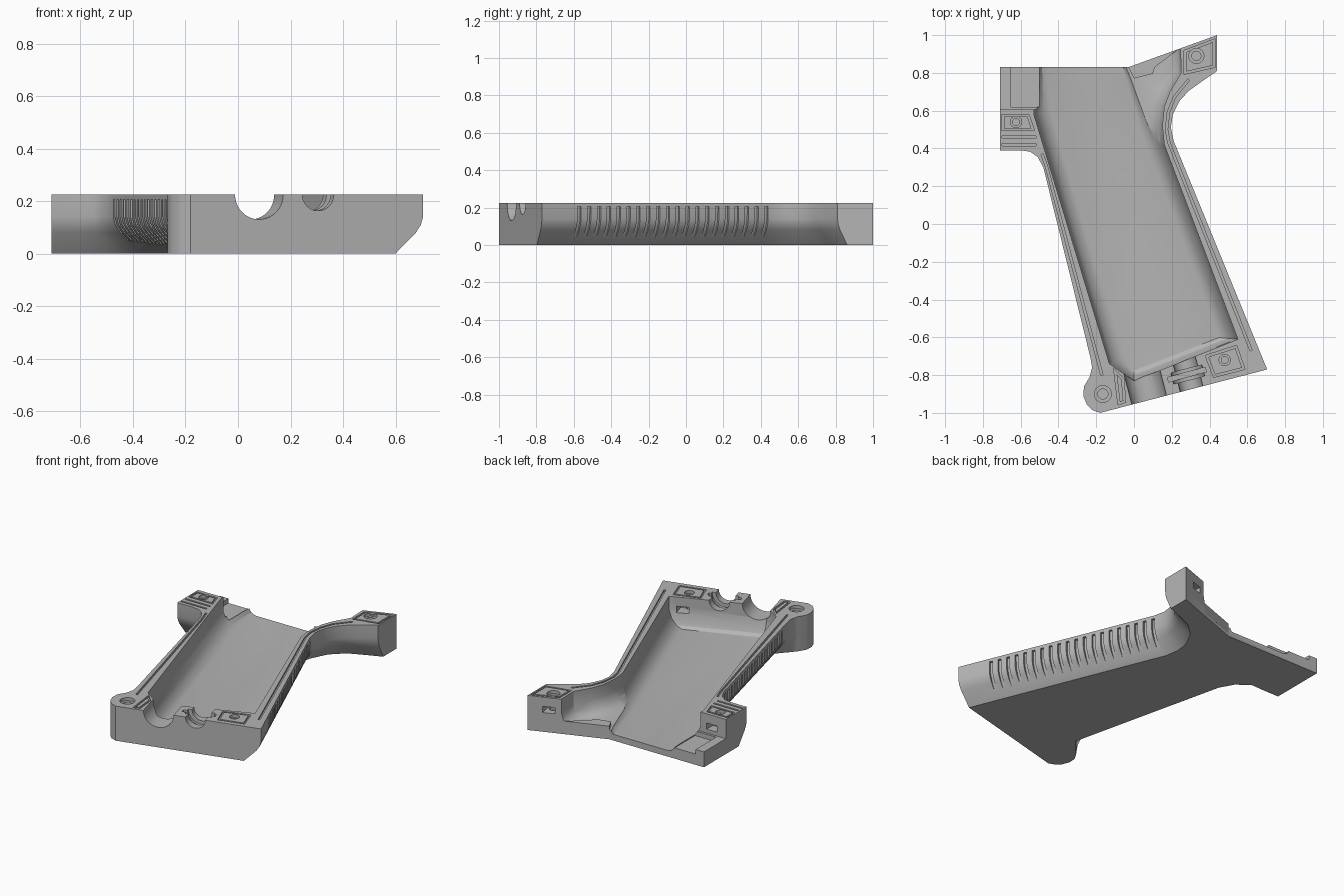
import bpy, bmesh
from math import pi, cos, sin
from mathutils import Vector, Matrix

cube = bpy.data.objects.get("Cube")
if cube:
    bpy.data.objects.remove(cube, do_unlink=True)

grey = bpy.data.materials.new("plain grey")
grey.use_nodes = True
COLOR = (0.46, 0.46, 0.46, 1)
grey.diffuse_color = COLOR
grey.node_tree.nodes["Principled BSDF"].inputs["Base Color"].default_value = COLOR
TOP = 0.225


def skin(bm, rings, closed=False):
    """Join equal-length rings into a solid, capped or closed into a loop."""
    rows = [[bm.verts.new(p) for p in ring] for ring in rings]
    n = len(rows[0])
    if closed:
        rows.append(rows[0])
    else:
        bm.faces.new(rows[0][::-1])
        bm.faces.new(rows[-1])
    for low, high in zip(rows, rows[1:]):
        for i in range(n):
            j = (i + 1) % n
            bm.faces.new((low[i], low[j], high[j], high[i]))


def loft(bm, outline, levels):
    """Outline points carry an inset direction; levels are (height, inset)."""
    skin(bm, [[(x + dx * d, y + dy * d, z) for x, y, dx, dy in outline] for z, d in levels])


def track(bm, points, width, z0, z1, closed=False):
    """Sweep a rectangular section along a flat path with mitred corners."""
    pts = [Vector(p) for p in points]
    rings = []
    for i, p in enumerate(pts):
        before = p - pts[i - 1] if i or closed else pts[1] - p
        after = pts[(i + 1) % len(pts)] - p if i < len(pts) - 1 or closed else before
        u, v = before.normalized(), after.normalized()
        m = (u + v).normalized()
        side = Vector((-m.y, m.x)) * (width / 2 / m.dot(u))
        a, b = p + side, p - side
        rings.append([(a.x, a.y, z0), (a.x, a.y, z1), (b.x, b.y, z1), (b.x, b.y, z0)])
    skin(bm, rings, closed)


def rod(bm, start, end, r):
    axis = end - start
    turn = axis.to_track_quat('Z', 'Y').to_matrix().to_4x4()
    bmesh.ops.create_cone(bm, cap_ends=True, segments=40, radius1=r, radius2=r,
                          depth=axis.length,
                          matrix=Matrix.Translation((start + end) / 2) @ turn)


def make(name, bm):
    bmesh.ops.recalc_face_normals(bm, faces=bm.faces)
    mesh = bpy.data.meshes.new(name)
    bm.to_mesh(mesh)
    bm.free()
    mesh.materials.append(grey)
    obj = bpy.data.objects.new(name, mesh)
    bpy.context.collection.objects.link(obj)
    return obj


def cut(target, name, bm):
    """Subtract a cutter, keep the result and drop the cutter."""
    cutter = make(name, bm)
    cutter.hide_render = True
    mod = target.modifiers.new(name, 'BOOLEAN')
    mod.operation, mod.solver, mod.object = 'DIFFERENCE', 'EXACT', cutter
    graph = bpy.context.evaluated_depsgraph_get()
    mesh = bpy.data.meshes.new_from_object(target.evaluated_get(graph))
    target.modifiers.clear()
    target.data = mesh
    bpy.data.objects.remove(cutter, do_unlink=True)


# Outer shell: x, y, inset direction at the bottom edge
OUTER = [(-.71, .83, 0, 0), (-.03, .83, 0, 0), (.44, 1, 0, 0), (.44, .81, 0, .5),
         (.36, .755, -.3, .6), (.29, .705, -.5, .7), (.24, .65, -.8, .5),
         (.205, .58, -1, .1), (.195, .51, -1, 0), (.21, .44, -1, -.2),
         (.705, -.77, -1, -.26), (-.18, -1, 0, 0), (-.22, -.985, 0, 0),
         (-.25, -.955, 0, 0), (-.268, -.91, 0, 0), (-.265, -.86, 0, 0),
         (-.235, -.81, 0, 0), (-.222, -.76, .3, 0), (-.23, -.71, .9, .1),
         (-.48, .3, 1, .25), (-.51, .355, .8, .6), (-.55, .383, .4, .9),
         (-.6, .39, 0, .8), (-.71, .39, 0, .8)]
bm = bmesh.new()
loft(bm, OUTER, [(0, .105), (.08, .027), (.11, .008), (.14, 0), (TOP, 0)])
shell = make("grip_shell", bm)

# Main hollow with rounded floor edges, open at the back
HOLLOW = [(-.52, .95, .6, 0), (-.53, .58, 1, .2), (-.13, -.74, 1, .4), (0, -.83, 0, .6),
          (.55, -.61, -1.1, .1), (.16, .42, -1, -.2), (.01, .77, -.6, 0),
          (-.03, .83, -.3, 0), (-.03, .95, -.3, 0)]
bm = bmesh.new()
loft(bm, HOLLOW, [(.04, .09), (.055, .05), (.09, .02), (.14, 0), (.3, 0)])
cut(shell, "main_hollow", bm)

# Hollow behind the curved neck, and the lowered rear left ledge
POCKET = [(-.1, 1.1, 0, 0), (.24, 1.1, -.3, 0), (.25, .8, -.6, 0), (.19, .7, -.8, .3),
          (.16, .62, -1, 0), (.15, .52, -1, 0), (.16, .42, -.9, -.2), (-.1, .6, 0, 0)]
bm = bmesh.new()
loft(bm, POCKET, [(.06, .09), (.075, .05), (.1, .02), (.15, 0), (.31, 0)])
track(bm, [(-.615, .605), (-.615, .96)], .23, .1, .31)
cut(shell, "neck_hollow_and_ledge", bm)

# Ledge recess and round channels through the front wall
along = Vector((-.25, .968, 0))
small = Vector((.305, -.874, TOP))
wide = Vector((.08, -.93, TOP))
bm = bmesh.new()
track(bm, [(-.575, .62), (-.575, .97)], .15, .07, .32)
rod(bm, wide - along * .1, wide + along * .22, .095)
rod(bm, small - along * .1, small + along * .3, .062)
cut(shell, "channels", bm)
bm = bmesh.new()
rod(bm, small + along * .05, small + along * .11, .085)
cut(shell, "channel_seat", bm)

# Clip slot, and screw holes with a counterbore and a narrow bore
bm = bmesh.new()
track(bm, [(.18, -.825), (.38, -.77)], .025, .13, .3)
for x, y, r in ((-.165, -.9, .045), (.33, .89, .04), (.48, -.72, .03), (-.625, .54, .03)):
    steps = ((r * .6, .105), (r * .6, TOP - .02), (r, TOP - .02), (r, .3))
    skin(bm, [[(x + rad * cos(k * pi / 12), y + rad * sin(k * pi / 12), z)
               for k in range(24)] for rad, z in steps])
cut(shell, "screw_holes", bm)

# Nut slots, and side grooves following the shell's rounded edge
PROFILE = [(-.03, .205), (.016, .205), (.018, .13), (.04, .08), (.07, .035), (-.03, .035)]
bm = bmesh.new()
for path in ([(-.61, .54), (-.61, .65)], [(.33, .89), (.31, 1.0)], [(.49, -.71), (.46, -.59)]):
    track(bm, path, .075, .125, .165)
for a, b, y0, y1, count, sign in (((.21, .44), (.705, -.77), .43, -.57, 20, 1),
                                  ((-.48, .3), (-.23, -.71), .27, -.63, 18, -1)):
    a, b = Vector(a), Vector(b)
    t = (b - a).normalized()
    inward = Vector((t.y, -t.x)) * sign
    for i in range(count):
        y = y0 + (y1 - y0) * i / (count - 1)
        p = a + (b - a) * ((y - a.y) / (b.y - a.y))
        skin(bm, [[(*(p + t * s + inward * d), z) for d, z in PROFILE] for s in (-.01, .01)])
cut(shell, "side_grooves", bm)

# Shallow locating grooves in the rim: open tracks, then closed frames
TRACKS = [
    [(-.487, .37), (-.462, .3), (-.17, -.8)],
    [(.29, .765), (.213, .67), (.182, .59), (.172, .5), (.185, .43), (.62, -.67)],
    [(-.7, .46), (-.52, .46)], [(-.7, .42), (-.52, .42)]]
FRAMES = [
    [(.385, -.7), (.54, -.65), (.58, -.765), (.425, -.805)],
    [(-.695, .575), (-.56, .575), (-.535, .5), (-.695, .5)],
    [(-.1, -.78), (-.06, -.82), (-.05, -.94), (-.08, -.95)],
    [(.272, .915), (.425, .972), (.425, .835), (.272, .8)]]
bm = bmesh.new()
for path in TRACKS + FRAMES:
    track(bm, path, .012, TOP - .012, .3, path in FRAMES)
cut(shell, "rim_grooves", bm)

# Low stepped ledge at the back of the neck
LEDGE = [(-.03, .83), (.0, .77), (.1, .795), (.11, .83), (.15, .86), (.235, .926)]
bm = bmesh.new()
skin(bm, [[(x, y, z) for x, y in LEDGE] for z in (.02, .085)])
ledge = make("neck_ledge", bm)

for obj in (shell, ledge):
    bpy.ops.object.select_all(action='DESELECT')
    obj.select_set(True)
    bpy.context.view_layer.objects.active = obj
    bpy.ops.object.shade_smooth_by_angle(angle=pi / 6)
